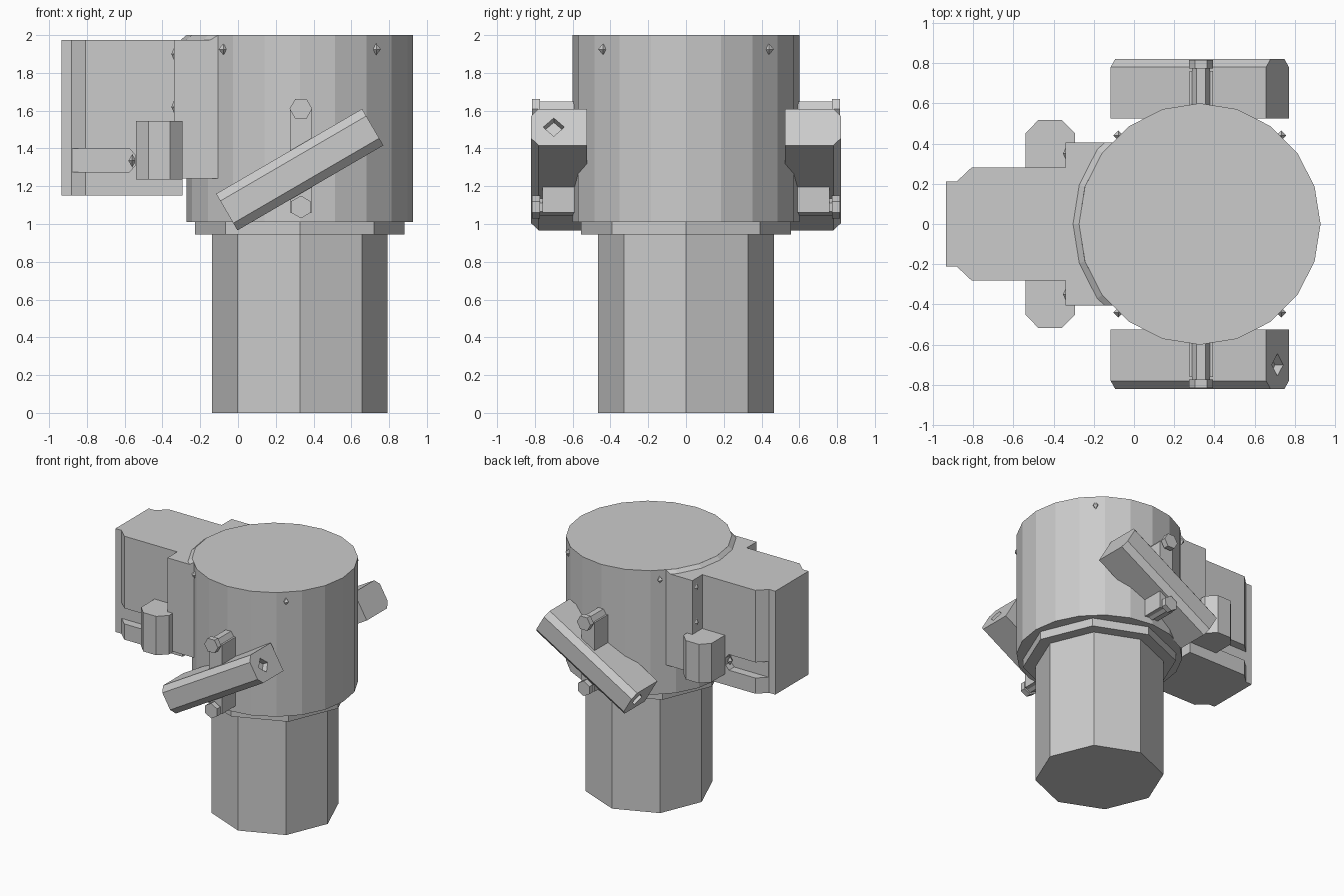
import bpy, bmesh, math
from mathutils import Matrix, Vector

if "Cube" in bpy.data.objects:
    bpy.data.objects.remove(bpy.data.objects["Cube"])

CX = 0.327  # axis of the hammer-like column


def make(name, bm):
    bmesh.ops.recalc_face_normals(bm, faces=bm.faces[:])
    me = bpy.data.meshes.new(name)
    bm.to_mesh(me)
    bm.free()
    ob = bpy.data.objects.new(name, me)
    bpy.context.collection.objects.link(ob)
    return ob


def prism(name, pts, axis, lo, hi, mat=None):
    """Extrude a 2D outline along x, y or z."""
    place = {'x': lambda a, b, h: (h, a, b),
             'y': lambda a, b, h: (a, h, b),
             'z': lambda a, b, h: (a, b, h)}[axis]
    bm = bmesh.new()
    f = bm.faces.new([bm.verts.new(place(a, b, lo)) for a, b in pts])
    r = bmesh.ops.extrude_face_region(bm, geom=[f])
    vs = [g for g in r['geom'] if isinstance(g, bmesh.types.BMVert)]
    bmesh.ops.translate(bm, verts=vs, vec=Vector(place(0, 0, hi - lo)))
    if mat:
        bm.transform(mat)
    return make(name, bm)


def ngon(n, r, cx=0, cy=0, start=0):
    return [(cx + r * math.cos(start + math.tau * i / n),
             cy + r * math.sin(start + math.tau * i / n)) for i in range(n)]


def rect(a0, a1, b0, b1):
    return [(a0, b0), (a1, b0), (a1, b1), (a0, b1)]


def stud(name, loc, size):
    bm = bmesh.new()
    bmesh.ops.create_uvsphere(bm, u_segments=4, v_segments=2, radius=1)
    bm.transform(Matrix.Translation(loc) @ Matrix.Diagonal((*size, 1)))
    return make(name, bm)


def cut(ob, cutter):
    m = ob.modifiers.new("cut", 'BOOLEAN')
    m.operation, m.solver, m.object = 'DIFFERENCE', 'EXACT', cutter
    cutter.hide_render = True
    bpy.context.view_layer.objects.active = ob
    bpy.ops.object.modifier_apply(modifier=m.name)
    bpy.data.objects.remove(cutter)


# Central column
prism("lower_shaft", ngon(8, 0.465, CX), 'z', 0, 0.95)
prism("collar", ngon(8, 0.555, CX), 'z', 0.945, 1.012)
prism("drum", ngon(20, 0.6, CX), 'z', 1.01, 2.0)

# Rear housing with stepped, chamfered end
half = [(-0.935, 0.21), (-0.882, 0.21), (-0.808, 0.28), (-0.293, 0.28)]
housing = prism("rear_housing", half + [(x, -y) for x, y in reversed(half)],
                'z', 1.15, 1.975)
prism("housing_bracket", rect(-0.34, -0.103, -0.405, 0.405), 'z', 1.24, 1.975)

# Sloped lip between bracket and drum top
outer = [(-0.145, 0.405), (-0.183, 0.37), (-0.272, 0.195), (-0.303, 0)]
inner = [(-0.105, 0.405), (-0.158, 0.353), (-0.244, 0.185), (-0.273, 0)]
bm = bmesh.new()
rows = []
for pts, z in ((outer, 1.975), (inner, 2.0), (inner, 1.975)):
    full = pts + [(x, -y) for x, y in reversed(pts[:-1])]
    rows.append([bm.verts.new((x, y, z)) for x, y in full])
for a, b in ((0, 1), (1, 2), (2, 0)):
    for i in range(6):
        bm.faces.new((rows[a][i], rows[a][i + 1], rows[b][i + 1], rows[b][i]))
for i in (0, 6):
    bm.faces.new([r[i] for r in rows])
make("sloped_lip", bm)

# Diagonal bar frame: tilted 30 degrees in the front plane
tilt = Matrix.Translation((CX, 0, 1.288)) @ Matrix.Rotation(-math.radians(30.2), 4, 'Y')

for s, side in ((-1, "front"), (1, "back")):
    # Groove along the housing side, with a stud in its pointed end
    groove = [(-0.9, 1.275), (-0.575, 1.275), (-0.545, 1.31),
              (-0.545, 1.365), (-0.575, 1.4), (-0.9, 1.4)]
    cut(housing, prism("groove_cutter", groove, 'y', s * 0.213, s * 0.35))
    stud(side + "_groove_stud", (-0.56, s * 0.245, 1.335), (0.02, 0.03, 0.035))

    # Chamfered side block
    block = [(-0.54, 0.25), (-0.54, 0.45), (-0.475, 0.517),
             (-0.36, 0.517), (-0.293, 0.45), (-0.293, 0.25)]
    prism(side + "_side_block", [(x, s * y) for x, y in block], 'z', 1.235, 1.545)

    # Studs on bracket and drum
    for z in (1.9, 1.62):
        stud(side + "_bracket_stud", (-0.338, s * 0.35, z), (0.015, 0.033, 0.035))
    for dx in (-0.405, 0.405):
        stud(side + "_drum_stud", (CX + dx, s * 0.44, 1.925), (0.025, 0.025, 0.03))

    # Diagonal bar with a recess in one end
    sec = [(0.525, -0.112), (0.78, -0.112), (0.82, -0.068),
           (0.82, 0.068), (0.78, 0.112), (0.525, 0.112)]
    bar = prism(side + "_diagonal_bar", [(s * y, v) for y, v in sec],
                'x', -0.447, 0.447, tilt)
    cut(bar, prism("recess_cutter", ngon(4, 0.056, s * 0.7), 'x',
                   -s * 0.40, -s * 0.5, tilt))

    # Vertical strap behind the bar, with hexagonal bolts
    prism(side + "_strap", rect(0.275, 0.392, 1.06, 1.61), 'y', s * 0.5, s * 0.76)
    for z, a in ((1.61, 0), (1.09, math.pi / 6)):
        prism(side + "_bolt_head", ngon(6, 0.06, 0.333, z, a), 'y', s * 0.772, s * 0.815)
        prism(side + "_bolt_neck", ngon(6, 0.045, 0.333, z, a), 'y', s * 0.55, s * 0.775)
